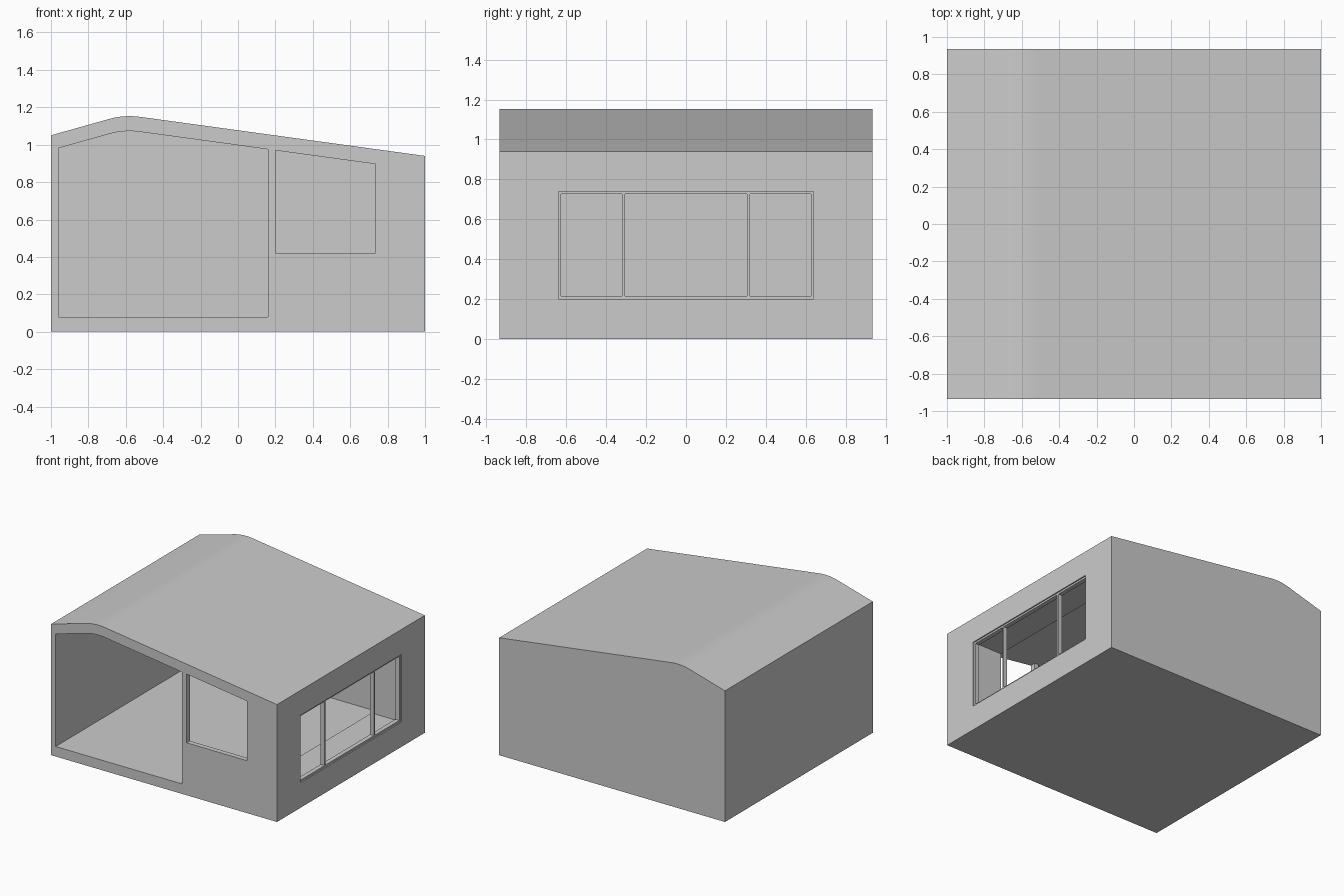
import bpy
import bmesh
import math

cube = bpy.data.objects.get("Cube")
if cube:
    bpy.data.objects.remove(cube, do_unlink=True)

HALF_Y = 0.935      # half depth of the building
INNER_Y = 0.895     # inside faces of front and back walls
ROOF = 0.08         # vertical roof thickness
FLOOR = 0.08        # floor height
LEFT, RIGHT = -0.96, 0.735      # inside faces of the side walls
WIN_Y, WIN_LOW, WIN_HIGH = 0.64, 0.2, 0.74

grey = bpy.data.materials.new("light_grey")
grey.use_nodes = True
grey.diffuse_color = (0.6, 0.6, 0.6, 1)
grey.node_tree.nodes["Principled BSDF"].inputs["Base Color"].default_value = (0.6, 0.6, 0.6, 1)


def roof_points():
    """Roof line from the low left eave over a rounded ridge to the right eave."""
    a, b, c = (-0.68, 1.14), (-0.6, 1.161), (-0.51, 1.147)
    points = [(-1, 1.05)]
    for i in range(9):
        t = i / 8
        points.append(tuple((1 - t) ** 2 * p + 2 * t * (1 - t) * q + t * t * r
                            for p, q, r in zip(a, b, c)))
    return points + [(1, 0.94)]


TOP = roof_points()


def ceiling(x):
    """Height of the roof underside at x."""
    for (x0, z0), (x1, z1) in zip(TOP, TOP[1:]):
        if x <= x1:
            return z0 + (z1 - z0) * (x - x0) / (x1 - x0) - ROOF


def build(name, prisms):
    """Each prism is an x-z outline extruded between two y positions."""
    bm = bmesh.new()
    for outline, y0, y1 in prisms:
        face = bm.faces.new([bm.verts.new((x, y0, z)) for x, z in outline])
        solid = bmesh.ops.extrude_face_region(bm, geom=[face])["geom"]
        for v in solid:
            if isinstance(v, bmesh.types.BMVert):
                v.co.y = y1
    bmesh.ops.recalc_face_normals(bm, faces=bm.faces)
    mesh = bpy.data.meshes.new(name)
    bm.to_mesh(mesh)
    bm.free()
    mesh.materials.append(grey)
    obj = bpy.data.objects.new(name, mesh)
    bpy.context.collection.objects.link(obj)
    return obj


def rect(x0, x1, z0, z1):
    return [(x0, z0), (x1, z0), (x1, z1), (x0, z1)]


def column(x0, x1, z0):
    """Outline that reaches up to the sloping ceiling."""
    return [(x0, z0), (x1, z0), (x1, ceiling(x1)), (x0, ceiling(x0))]


# Roof slab with a rounded ridge
under = [(x, z - ROOF) for x, z in reversed(TOP)]
roof = build("roof", [(TOP + under, -HALF_Y, HALF_Y)])
bpy.ops.object.select_all(action="DESELECT")
roof.select_set(True)
bpy.context.view_layer.objects.active = roof
bpy.ops.object.shade_smooth_by_angle(angle=math.radians(30))

# Floor and closed walls
build("floor", [(rect(LEFT, RIGHT, 0, FLOOR), -INNER_Y, INNER_Y)])
build("left_wall", [(column(-1, LEFT, 0), -INNER_Y, INNER_Y)])
build("back_wall", [([(-1, 0), (1, 0)] + under, INNER_Y, HALF_Y)])

# Front wall: wide opening, slim post, window and corner pier
front = [(-1, 0), (1, 0), (1, ceiling(1)), (RIGHT, ceiling(RIGHT)),
         (RIGHT, 0.42), (0.2, 0.42), (0.2, ceiling(0.2)), (0.16, ceiling(0.16)),
         (0.16, FLOOR), (LEFT, FLOOR), (LEFT, ceiling(LEFT)), (-1, ceiling(-1))]
build("front_wall", [(front, -HALF_Y, -INNER_Y)])

# Thick right wall around the window
build("right_wall", [
    (column(RIGHT, 1, 0), -INNER_Y, -WIN_Y),
    (column(RIGHT, 1, 0), WIN_Y, INNER_Y),
    (rect(RIGHT, 1, 0, WIN_LOW), -WIN_Y, WIN_Y),
    (column(RIGHT, 1, WIN_HIGH), -WIN_Y, WIN_Y)])

# Window frame with two mullions
BAR = 0.014
bars = [(rect(0.955, 0.99, z, z + BAR), -WIN_Y, WIN_Y)
        for z in (WIN_LOW, WIN_HIGH - BAR)]
for y in (-WIN_Y, -0.32, 0.306, WIN_Y - BAR):
    bars.append((rect(0.955, 0.99, WIN_LOW + BAR, WIN_HIGH - BAR), y, y + BAR))
build("window_frame", bars)
